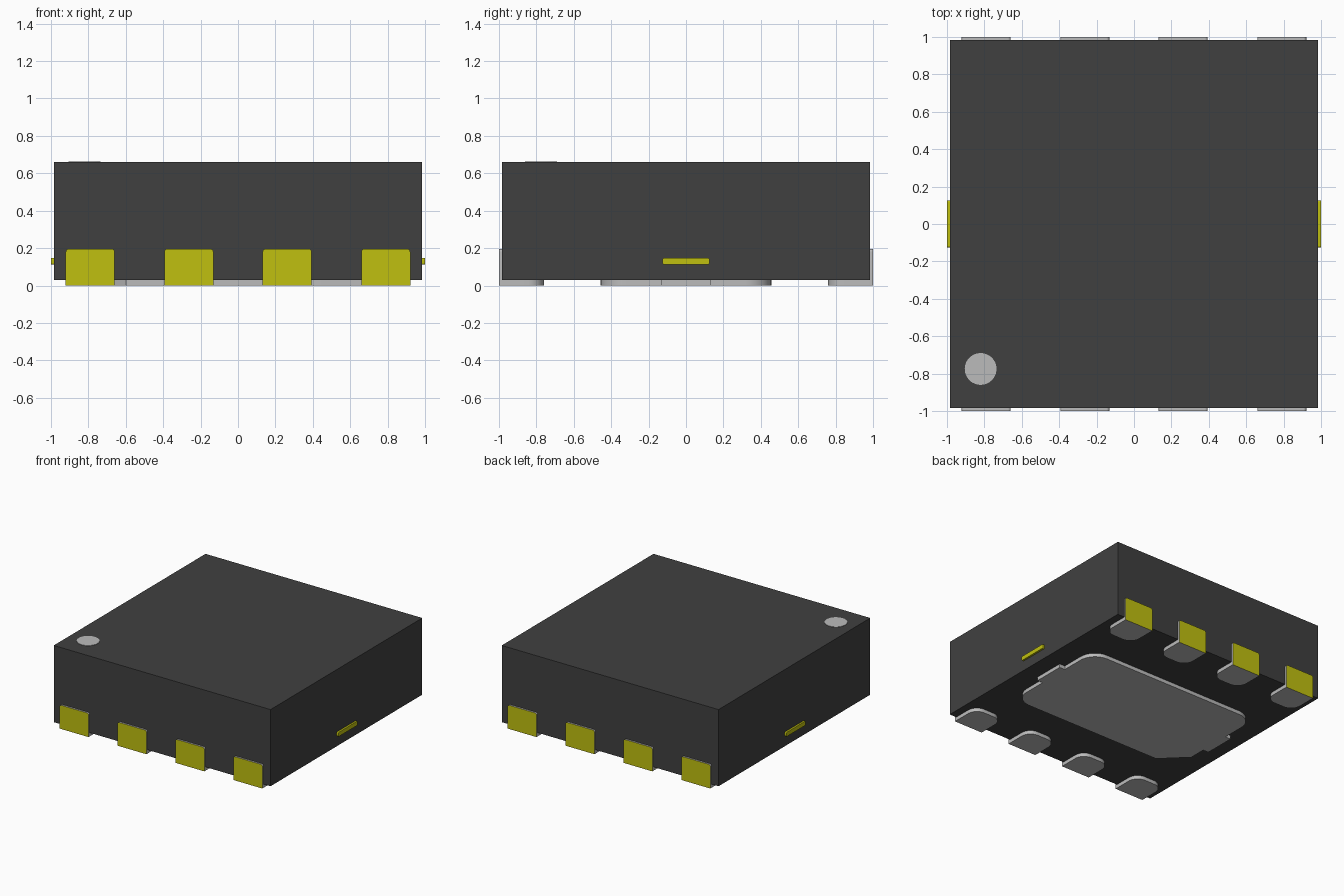
import bpy, bmesh, math
from mathutils import Vector

if "Cube" in bpy.data.objects:
    bpy.data.objects.remove(bpy.data.objects["Cube"], do_unlink=True)


def material(name, rgb):
    m = bpy.data.materials.new(name)
    m.use_nodes = True
    m.diffuse_color = (*rgb, 1)
    m.node_tree.nodes["Principled BSDF"].inputs["Base Color"].default_value = (*rgb, 1)
    return m


BODY = material("dark grey moulding", (0.051, 0.051, 0.051))
METAL = material("light grey metal", (0.5, 0.5, 0.5))
YELLOW = material("yellow cut metal", (0.53, 0.53, 0.005))


def rounded(corners, steps=8):
    """Outline from (x, y, radius) corners, each corner replaced by an arc."""
    pts = []
    for i, (x, y, r) in enumerate(corners):
        p = Vector((x, y))
        if r == 0:
            pts.append(p)
            continue
        a = (Vector(corners[i - 1][:2]) - p).normalized()
        b = (Vector(corners[(i + 1) % len(corners)][:2]) - p).normalized()
        half = a.angle(b) / 2
        centre = p + (a + b).normalized() * r / math.sin(half)
        start = p + a * r / math.tan(half) - centre
        end = p + b * r / math.tan(half) - centre
        sweep = start.angle(end)
        for k in range(steps + 1):
            t = k / steps
            pts.append(centre + (start * math.sin((1 - t) * sweep)
                                 + end * math.sin(t * sweep)) / math.sin(sweep))
    return pts


def prism(name, outline, place, lo, hi, mat, cap_mat=None):
    """Extrude an outline from lo to hi; place(u, v, w) maps it into space.
    cap_mat colours the hi cap."""
    bm = bmesh.new()
    low = [bm.verts.new(place(u, v, lo)) for u, v in outline]
    high = [bm.verts.new(place(u, v, hi)) for u, v in outline]
    bm.faces.new(low[::-1])
    cap = bm.faces.new(high)
    cap.material_index = 1 if cap_mat else 0
    n = len(low)
    for i in range(n):
        j = (i + 1) % n
        bm.faces.new((low[i], low[j], high[j], high[i]))
    bmesh.ops.recalc_face_normals(bm, faces=bm.faces)
    for f in bm.faces:
        f.smooth = True
    me = bpy.data.meshes.new(name)
    bm.to_mesh(me)
    bm.free()
    me.set_sharp_from_angle(angle=math.radians(30))
    me.materials.append(mat)
    if cap_mat:
        me.materials.append(cap_mat)
    ob = bpy.data.objects.new(name, me)
    bpy.context.collection.objects.link(ob)
    return ob


def rect(x0, x1, y0, y1, r_low=0, r_high=0):
    return rounded([(x0, y0, r_low), (x1, y0, r_low), (x1, y1, r_high), (x0, y1, r_high)])


def flat(u, v, w):
    return (u, v, w)


# Moulded body
S = 0.985
prism("body", rect(-S, S, -S, S), flat, 0.03, 0.66, BODY)

# Pin one marker dot
dot = [(-0.82 + 0.085 * math.cos(math.tau * i / 48),
        -0.775 + 0.085 * math.sin(math.tau * i / 48)) for i in range(48)]
prism("pin_one_marker", dot, flat, 0.655, 0.663, METAL)

# Leads: an upright plate with a yellow outer face, and a foot with a rounded inner end
for side, label in ((-1, "front"), (1, "back")):
    for i, x in enumerate((-0.79, -0.263, 0.263, 0.79)):
        x0, x1 = x - 0.131, x + 0.131
        prism(f"{label}_lead_plate_{i + 1}", rect(x0, x1, 0, 0.195, 0, 0.015),
              lambda u, v, w: (u, side * w, v), S, 1.0, METAL, YELLOW)
        prism(f"{label}_lead_foot_{i + 1}", rect(x0, x1, 0.76, S, 0.085, 0),
              lambda u, v, w: (u, side * v, w), 0, 0.035, METAL)

# Tie bar ends on the left and right walls
for side, label in ((-1, "right"), (1, "left")):
    prism(f"{label}_tie_bar", rect(-0.125, 0.125, 0.112, 0.147, 0.008, 0.008),
          lambda u, v, w: (side * w, u, v), S - 0.01, 1.0, YELLOW)

# Central thermal pad: one chamfered corner, three round ones, a tab at each end
X, Y, T, H, R = 0.79, 0.457, 0.84, 0.13, 0.14
pad = rounded([
    (-0.60, -Y, 0), (X, -Y, R),
    (X, -H, 0), (T, -H, 0), (T, H, 0), (X, H, 0),
    (X, Y, R), (-X, Y, R),
    (-X, H, 0), (-T, H, 0), (-T, -H, 0), (-X, -H, 0),
    (-X, -0.27, 0)])
prism("thermal_pad", pad, flat, 0, 0.035, METAL)
